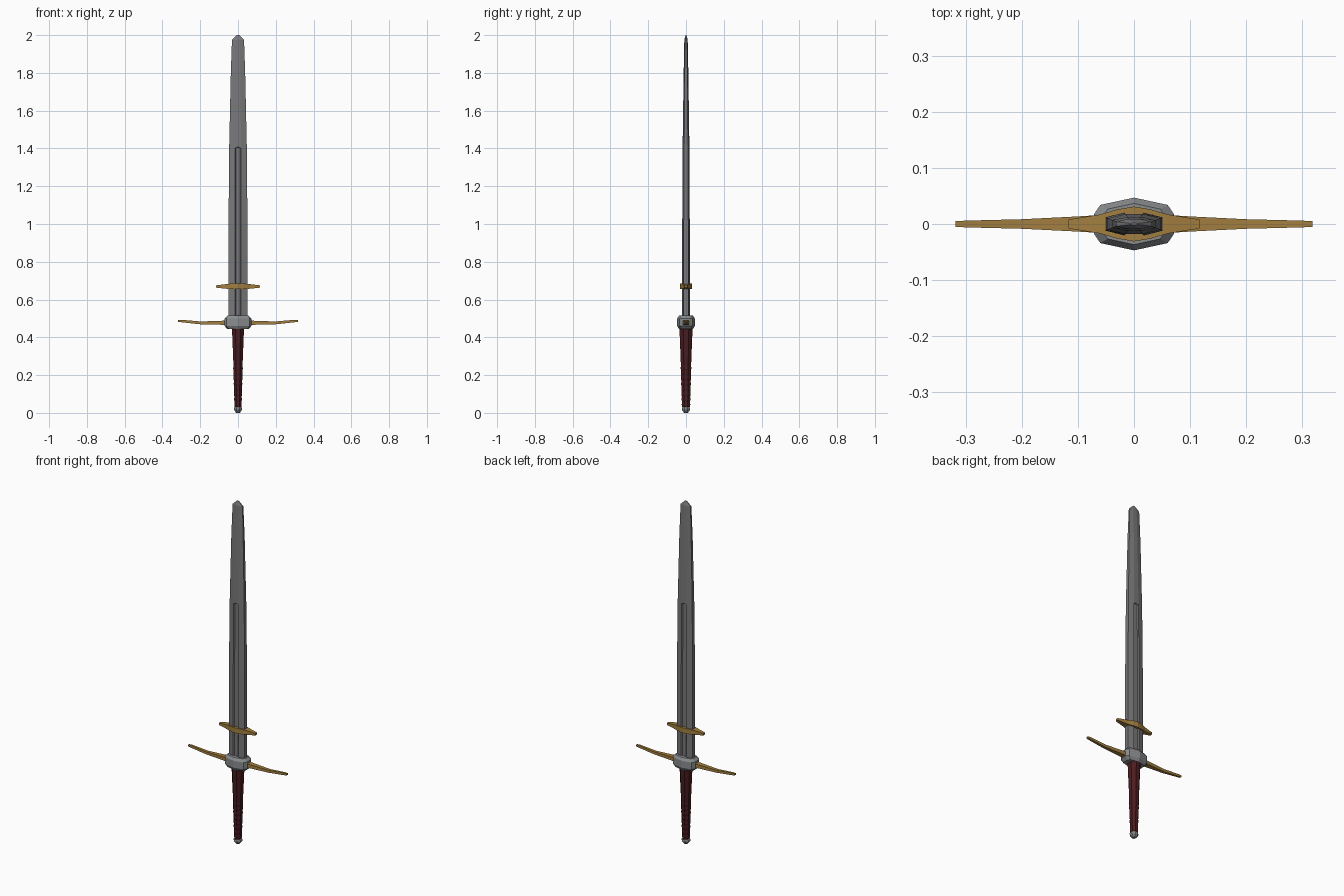
import bpy, bmesh, math

if "Cube" in bpy.data.objects:
    bpy.data.objects.remove(bpy.data.objects["Cube"])


def material(name, rgb):
    m = bpy.data.materials.new(name)
    m.diffuse_color = (*rgb, 1)
    m.use_nodes = True
    m.node_tree.nodes["Principled BSDF"].inputs["Base Color"].default_value = m.diffuse_color
    return m


STEEL = material("blade steel", (0.19, 0.19, 0.195))
FITTING = material("fitting steel", (0.25, 0.26, 0.27))
GOLD = material("brass", (0.36, 0.21, 0.05))
LEATHER = material("dark red leather", (0.07, 0.012, 0.014))


def loft(name, rings, mat):
    """Skin equal-length point rings into a closed, flat-shaded solid."""
    bm = bmesh.new()
    rows = [[bm.verts.new(p) for p in ring] for ring in rings]
    n = len(rows[0])
    for a, b in zip(rows, rows[1:]):
        for i in range(n):
            j = (i + 1) % n
            bm.faces.new((a[i], a[j], b[j], b[i]))
    bm.faces.new(rows[0])
    bm.faces.new(rows[-1])
    bmesh.ops.recalc_face_normals(bm, faces=bm.faces)
    me = bpy.data.meshes.new(name)
    bm.to_mesh(me)
    bm.free()
    me.materials.append(mat)
    ob = bpy.data.objects.new(name, me)
    bpy.context.collection.objects.link(ob)
    return ob


def blade_ring(z, w, e, t, f, groove, peak=0.0):
    """Flat-edged section with a central fuller of given depth."""
    g = t - groove
    half = [(w, e, 0), (f, t, 0), (f * 0.7, g, 0), (0, g, peak),
            (-f * 0.7, g, 0), (-f, t, 0), (-w, e, 0)]
    pts = half + [(-x, -y, p) for x, y, p in half]
    return [(x, y, z + p) for x, y, p in pts]


# blade: fullered lower part, plain tapering upper part
loft("blade", [
    blade_ring(0.48, 0.051, 0.012, 0.021, 0.017, 0.006),
    blade_ring(1.00, 0.050, 0.012, 0.020, 0.017, 0.006),
    blade_ring(1.40, 0.047, 0.010, 0.018, 0.016, 0.006, 0.006),
    blade_ring(1.403, 0.0468, 0.010, 0.018, 0.016, 0.0, 0.006),
    blade_ring(1.80, 0.038, 0.007, 0.0125, 0.012, 0.0),
    blade_ring(1.975, 0.032, 0.004, 0.009, 0.010, 0.0),
    blade_ring(2.00, 0.006, 0.001, 0.002, 0.002, 0.0),
], STEEL)


def bar(name, stations, mat):
    """Bar along x, mirrored; stations are x, half depth, z low, z high."""
    full = [(-x, *r) for x, *r in reversed(stations) if x > 0] + stations
    loft(name, [[(x, -d, a), (x, d, a), (x, d, b), (x, -d, b)]
                for x, d, a, b in full], mat)


# main crossguard with gently raised tips
bar("crossguard", [
    (0.06, 0.016, 0.465, 0.489), (0.10, 0.0135, 0.467, 0.487),
    (0.20, 0.0085, 0.469, 0.484), (0.30, 0.006, 0.480, 0.493),
    (0.318, 0.005, 0.482, 0.492)], GOLD)

# small upper guard around the blade
bar("upper_guard", [
    (0.0, 0.031, 0.655, 0.686), (0.03, 0.026, 0.655, 0.685),
    (0.06, 0.017, 0.657, 0.682), (0.117, 0.008, 0.663, 0.675)], GOLD)


def block_ring(z, s, c):
    """Six-sided plan with short flat ends, scaled by s."""
    pts = [(0.071, -0.018), (0.071, 0.018), (0.060, 0.034), (0, c),
           (-0.060, 0.034), (-0.071, 0.018), (-0.071, -0.018),
           (-0.060, -0.034), (0, -c), (0.060, -0.034)]
    return [(x * s, y * s, z) for x, y in pts]


# steel guard block with chamfered top and bottom
loft("guard_block", [block_ring(0.443, 0.78, 0.047), block_ring(0.46, 1, 0.047),
                     block_ring(0.50, 1, 0.047), block_ring(0.515, 0.78, 0.047)],
     FITTING)


def circle(z, rx, ry, n=8):
    return [(rx * math.cos(2 * math.pi * (i + 0.5) / n) * 1.05,
             ry * math.sin(2 * math.pi * (i + 0.5) / n) * 1.05, z)
            for i in range(n)]


# leather grip: smooth at the top, ribbed towards the pommel
grip = []
RIBS = 8
for i in range(RIBS * 2 + 1):
    z = 0.03 + 0.22 * i / (RIBS * 2)
    k = (z - 0.03) / 0.42
    r = 0.0 if i % 2 else 0.002
    grip.append(circle(z, 0.020 + 0.013 * k - r, 0.023 + 0.013 * k - r))
grip.append(circle(0.45, 0.033, 0.036))
loft("grip", grip, LEATHER)

# pommel
loft("pommel", [circle(0.0, 0.010, 0.010), circle(0.010, 0.018, 0.018),
                circle(0.017, 0.022, 0.023), circle(0.025, 0.022, 0.023),
                circle(0.036, 0.015, 0.016)], FITTING)
